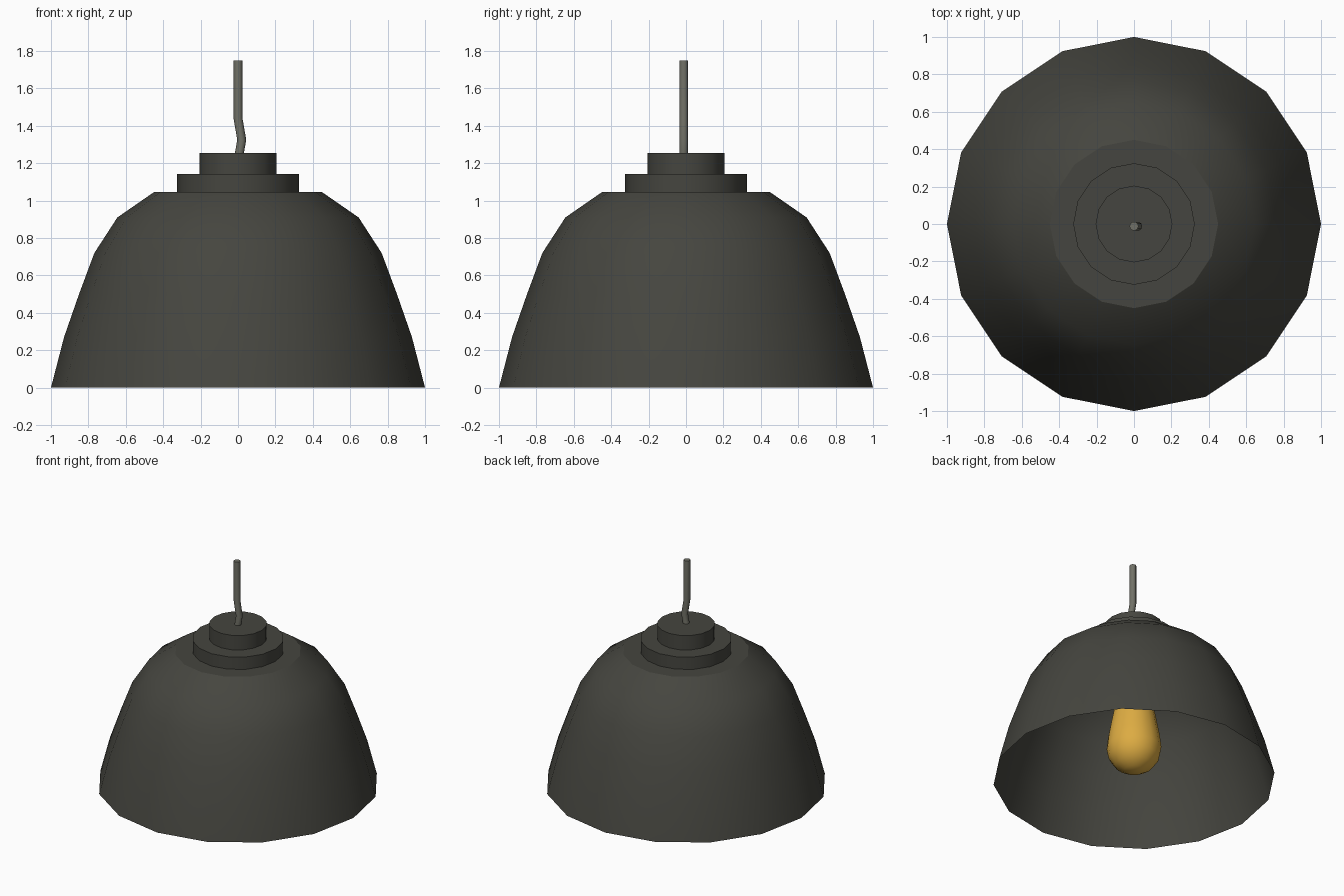
import bpy, bmesh, math
from mathutils import Vector

if "Cube" in bpy.data.objects:
    bpy.data.objects.remove(bpy.data.objects["Cube"])


def material(name, rgb):
    m = bpy.data.materials.new(name)
    m.diffuse_color = (*rgb, 1)
    m.use_nodes = True
    m.node_tree.nodes["Principled BSDF"].inputs["Base Color"].default_value = m.diffuse_color
    return m


DARK = material("dark_grey_metal", (0.060, 0.060, 0.050))
CORD = material("grey_cord", (0.165, 0.165, 0.135))
GLASS = material("amber_glass", (0.72, 0.41, 0.055))


def finish(name, bm, mat, angle):
    bmesh.ops.remove_doubles(bm, verts=bm.verts, dist=1e-5)
    bmesh.ops.recalc_face_normals(bm, faces=bm.faces)
    me = bpy.data.meshes.new(name)
    bm.to_mesh(me)
    bm.free()
    ob = bpy.data.objects.new(name, me)
    bpy.context.collection.objects.link(ob)
    me.materials.append(mat)
    bpy.ops.object.select_all(action='DESELECT')
    ob.select_set(True)
    bpy.context.view_layer.objects.active = ob
    bpy.ops.object.shade_smooth_by_angle(angle=math.radians(angle))
    return ob


def lathe(name, profile, mat, sides=16, angle=40):
    """Revolve (radius, z) points around the z axis."""
    bm = bmesh.new()
    verts = [bm.verts.new((r, 0, z)) for r, z in profile]
    edges = [bm.edges.new(p) for p in zip(verts, verts[1:])]
    bmesh.ops.spin(bm, geom=verts + edges, axis=(0, 0, 1), cent=(0, 0, 0),
                   angle=math.tau, steps=sides, use_merge=True)
    return finish(name, bm, mat, angle)


def tube(name, path, radius, mat, sides=10):
    """Sweep horizontal rings along a nearly vertical path."""
    bm = bmesh.new()
    rings = []
    for p in path:
        rings.append([bm.verts.new(Vector(p) + radius * Vector(
            (math.cos(math.tau * i / sides), math.sin(math.tau * i / sides), 0)))
            for i in range(sides)])
    for a, b in zip(rings, rings[1:]):
        for i in range(sides):
            j = (i + 1) % sides
            bm.faces.new((a[i], a[j], b[j], b[i]))
    bm.faces.new(rings[0])
    bm.faces.new(rings[-1])
    return finish(name, bm, mat, 40)


# Open sixteen-sided shade with a flat top
lathe("shade", [(1.0, 0), (0.93, 0.27), (0.85, 0.50), (0.768, 0.72),
                (0.645, 0.91), (0.45, 1.045), (0, 1.045)], DARK, angle=33)

# Two stepped collars on the top
for name, r, z0, z1 in (("lower_collar", 0.325, 1.045, 1.142),
                        ("upper_collar", 0.205, 1.142, 1.255)):
    lathe(name, [(0, z0), (r, z0), (r, z1), (0, z1)], DARK)

# Slightly kinked hanging cord
tube("cord", [(0.005, -0.012, 1.24), (0.02, -0.012, 1.325), (0.0, -0.012, 1.44),
              (0.0, -0.012, 1.75)], 0.024, CORD)

# Bulb and its socket inside the shade
lathe("bulb", [(0, 0.055), (0.07, 0.07), (0.135, 0.11), (0.18, 0.175),
               (0.195, 0.25), (0.185, 0.34), (0.165, 0.45), (0.142, 0.57),
               (0.12, 0.69), (0.105, 0.80), (0, 0.80)], GLASS)
lathe("socket", [(0, 0.78), (0.125, 0.78), (0.125, 1.045), (0, 1.045)], DARK)
